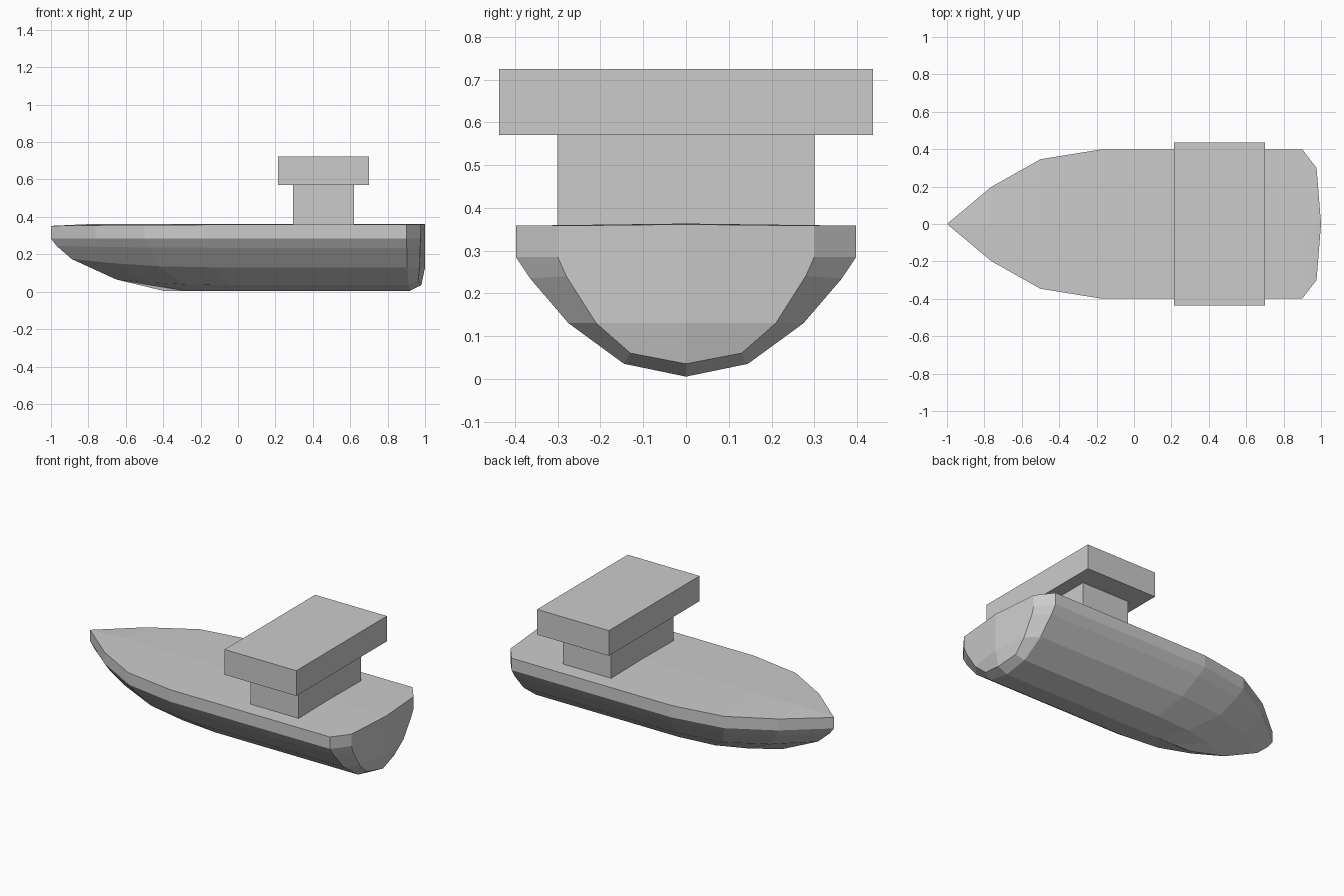
import bpy, bmesh

if "Cube" in bpy.data.objects:
    bpy.data.objects.remove(bpy.data.objects["Cube"])

# Hull levels from deck edge to keel:
# (bow x, bow z, x where full width begins, half width, z,
#  stern corner x, transom edge x, transom half width, transom z)
LEVELS = [
    (-1.00, 0.352, -0.18, 0.398, 0.358, 0.900, 0.976, 0.30, 0.358),
    (-1.00, 0.285, -0.18, 0.398, 0.285, 0.900, 0.976, 0.30, 0.285),
    (-0.97, 0.245, -0.16, 0.365, 0.235, 0.902, 0.974, 0.28, 0.240),
    (-0.89, 0.175, -0.12, 0.275, 0.130, 0.905, 0.971, 0.21, 0.130),
    (-0.65, 0.065, -0.05, 0.145, 0.035, 0.912, 0.963, 0.13, 0.060),
    (-0.40, 0.005, 0.00, 0.000, 0.005, 0.920, 0.980, 0.00, 0.035),
]
# Bow curve: (fraction of bow length, fraction of half width)
BOW = [(0, 0), (0.29, 0.5), (0.61, 0.87), (1, 1)]


def link(bm, name):
    bmesh.ops.remove_doubles(bm, verts=bm.verts, dist=0.0005)
    bmesh.ops.recalc_face_normals(bm, faces=bm.faces)
    mesh = bpy.data.meshes.new(name)
    bm.to_mesh(mesh)
    bm.free()
    obj = bpy.data.objects.new(name, mesh)
    bpy.context.collection.objects.link(obj)
    return obj


def face(bm, points):
    clean = [p for i, p in enumerate(points) if p != points[i - 1]]
    if len(clean) > 2:
        bm.faces.new([bm.verts.new(p) for p in clean])


def waterline(level):
    bx, bz, fx, w, z, sx, tx, tw, tz = level
    row = [(bx + (fx - bx) * t, w * s, bz + (z - bz) * s) for t, s in BOW]
    return row + [(sx, w, z), (tx, tw, tz)]


# Hull: half shell lofted between levels, then mirrored
bm = bmesh.new()
rows = [waterline(level) for level in LEVELS]
for upper, lower in zip(rows, rows[1:]):
    for i in range(len(upper) - 1):
        face(bm, [upper[i], upper[i + 1], lower[i + 1], lower[i]])
# Stem closing face between the lowest waterline tip and the keel is made by the loft

# Transom with a slight centre ridge
top, mid = (1.0, 0, 0.361), (1.0, 0, 0.13)
edge = [row[-1] for row in rows]
face(bm, edge[:4] + [mid, top])
face(bm, [edge[3], edge[4], edge[5], mid])

# Cambered deck
deck = rows[0] + [top]
for a, b in zip(deck, deck[1:]):
    ca, cb = [p if p[1] == 0 else (p[0], 0, 0.363) for p in (a, b)]
    face(bm, [a, b, cb, ca])

half = bm.verts[:] + bm.edges[:] + bm.faces[:]
copy = bmesh.ops.duplicate(bm, geom=half)
for v in copy["geom"]:
    if isinstance(v, bmesh.types.BMVert):
        v.co.y = -v.co.y
link(bm, "hull")


def box(name, x, y, z):
    bm = bmesh.new()
    bmesh.ops.create_cube(bm, size=1)
    for v in bm.verts:
        v.co = [lo if c < 0 else hi for c, (lo, hi) in zip(v.co, (x, y, z))]
    return link(bm, name)


# Superstructure
box("deckhouse", (0.295, 0.62), (-0.30, 0.30), (0.355, 0.57))
box("bridge", (0.215, 0.70), (-0.437, 0.437), (0.57, 0.724))
